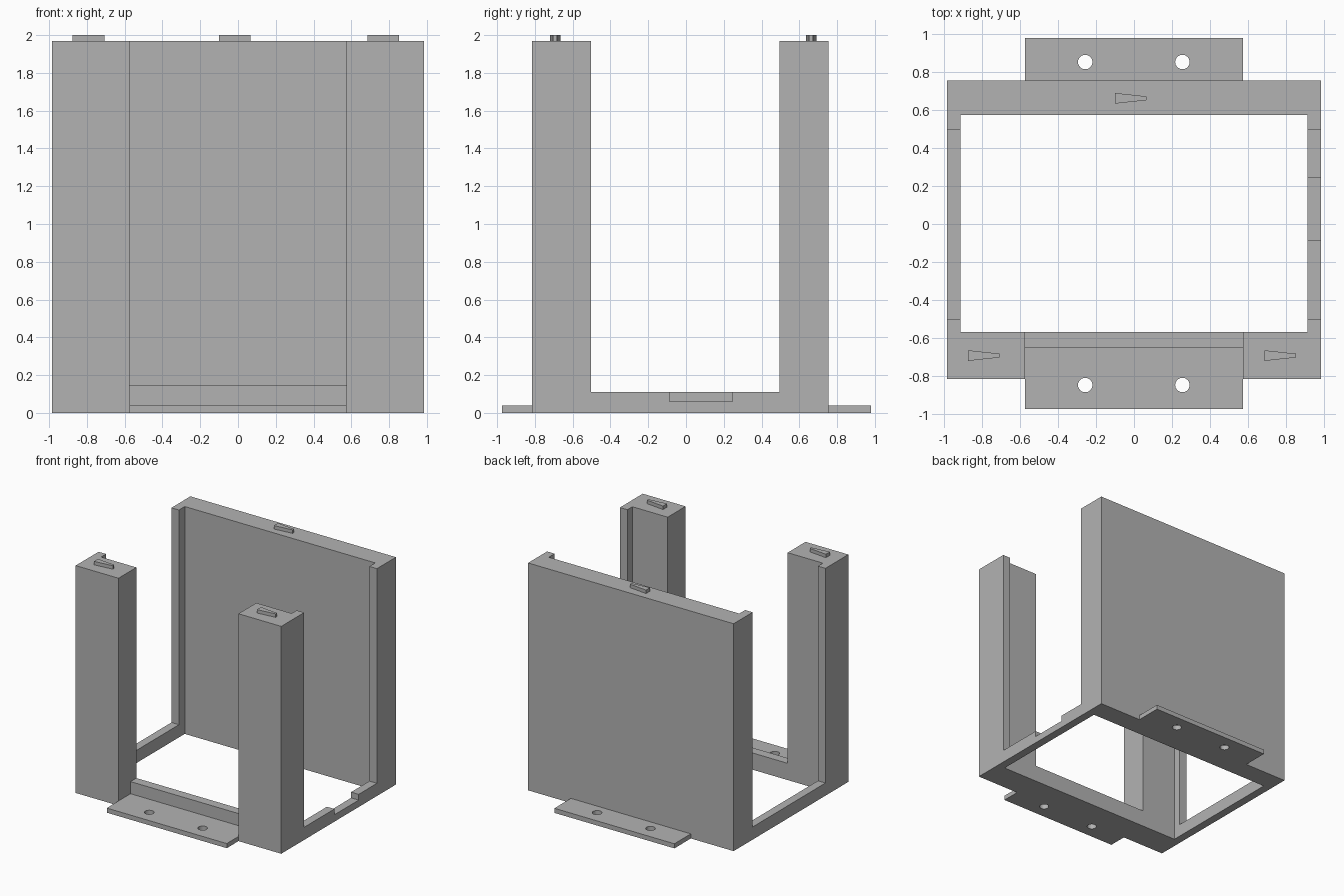
import bpy, bmesh, math
from mathutils import Vector

cube = bpy.data.objects.get("Cube")
if cube:
    bpy.data.objects.remove(cube, do_unlink=True)

# One plain grey for the whole bracket
GREY = (0.45, 0.45, 0.45, 1)
mat = bpy.data.materials.new("plain grey")
mat.use_nodes = True
mat.diffuse_color = GREY
mat.node_tree.nodes["Principled BSDF"].inputs["Base Color"].default_value = GREY


def prism(name, outline, lo, hi, axis="z", holes=()):
    """Fill a flat outline, leaving holes open, and extrude it from lo to hi."""
    place = (lambda u, v: (lo, u, v)) if axis == "x" else (lambda u, v: (u, v, lo))
    shift = Vector((hi - lo, 0, 0)) if axis == "x" else Vector((0, 0, hi - lo))
    bm = bmesh.new()
    edges = []
    for loop in (outline, *holes):
        vs = [bm.verts.new(place(u, v)) for u, v in loop]
        edges += [bm.edges.new((a, b)) for a, b in zip(vs, vs[1:] + vs[:1])]
    bmesh.ops.triangle_fill(bm, edges=edges, use_beauty=True)
    ext = bmesh.ops.extrude_face_region(bm, geom=bm.faces[:], use_keep_orig=True)
    moved = [g for g in ext["geom"] if isinstance(g, bmesh.types.BMVert)]
    bmesh.ops.translate(bm, verts=moved, vec=shift)
    bmesh.ops.recalc_face_normals(bm, faces=bm.faces[:])
    mesh = bpy.data.meshes.new(name)
    bm.to_mesh(mesh)
    bm.free()
    mesh.materials.append(mat)
    obj = bpy.data.objects.new(name, mesh)
    bpy.context.collection.objects.link(obj)
    return obj


def rect(x0, x1, y0, y1):
    return [(x0, y0), (x1, y0), (x1, y1), (x0, y1)]


def circle(cx, cy, r, n=32):
    return [(cx + r * math.cos(2 * math.pi * i / n),
             cy + r * math.sin(2 * math.pi * i / n)) for i in range(n)]


# Main measurements
OUT_X, IN_X, TAB_X = 0.985, 0.913, 0.575
FRONT, BACK = -0.815, 0.755
IN_FRONT, IN_BACK = -0.57, 0.575
LIP_FRONT, LIP_BACK = -0.502, 0.495
TOP, RAIL, TAB = 1.97, 0.11, 0.04

# Side frames: U-shaped plates, the left one with a notch in its rail
notch = [(0.245, RAIL), (0.245, 0.06), (-0.087, 0.06), (-0.087, RAIL)]
for side, s, cut in (("left", 1, notch), ("right", -1, [])):
    profile = [(FRONT, 0), (BACK, 0), (BACK, TOP), (LIP_BACK, TOP), (LIP_BACK, RAIL),
               *cut, (LIP_FRONT, RAIL), (LIP_FRONT, TOP), (FRONT, TOP)]
    prism(side + "_side_frame", profile, *sorted((s * IN_X, s * OUT_X)), axis="x")
    # Front post filling the corner
    prism(side + "_front_post",
          rect(*sorted((s * TAB_X, s * IN_X)), FRONT, IN_FRONT), 0, TOP)

# Back wall and low front rail
prism("back_wall", rect(-IN_X, IN_X, IN_BACK, BACK), 0, TOP)
prism("front_rail", rect(-TAB_X, TAB_X, -0.65, IN_FRONT), 0, 0.145)

# Mounting tabs with screw holes
for name, y0, y1, hole_y in (("front_tab", -0.975, -0.65, -0.848),
                             ("back_tab", BACK, 0.98, 0.853)):
    prism(name, rect(-TAB_X, TAB_X, y0, y1), 0, TAB,
          holes=[circle(x, hole_y, 0.038) for x in (-0.257, 0.255)])

# Tapered locating pins on top
for name, x, y in (("right_pin", -0.875, -0.693), ("left_pin", 0.686, -0.693),
                   ("back_pin", -0.1, 0.662)):
    prism(name, [(x, y - 0.028), (x + 0.167, y - 0.01),
                 (x + 0.167, y + 0.01), (x, y + 0.028)], TOP, 2.0)
